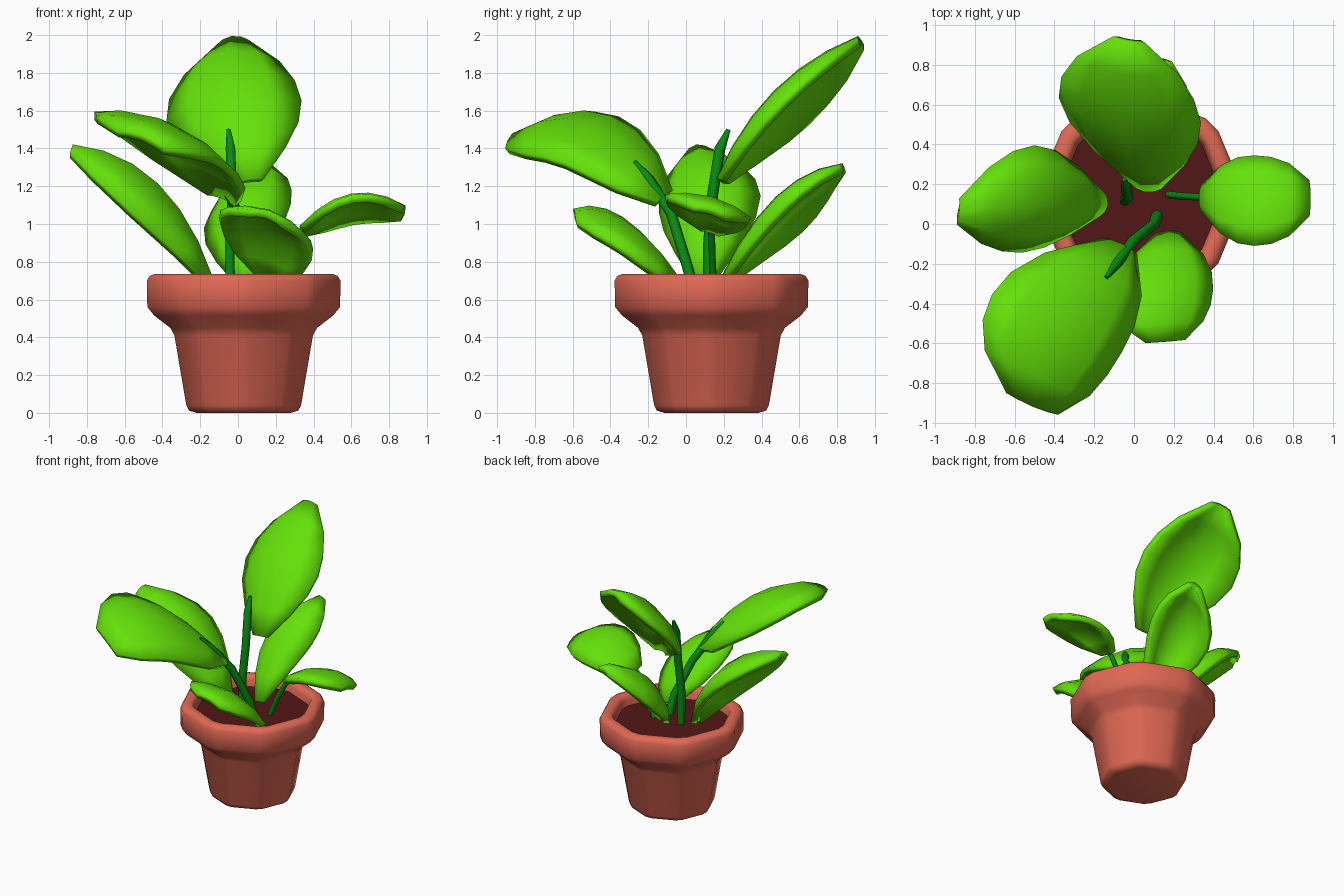
import bpy, math
from mathutils import Vector

if "Cube" in bpy.data.objects:
    bpy.data.objects.remove(bpy.data.objects["Cube"])


def material(name, rgb):
    m = bpy.data.materials.new(name)
    m.diffuse_color = (*rgb, 1)
    m.use_nodes = True
    m.node_tree.nodes["Principled BSDF"].inputs["Base Color"].default_value = m.diffuse_color
    return m


LEAF = material("leaf_green", (0.13, 0.76, 0.003))
STEM = material("stem_green", (0.003, 0.26, 0.006))
CLAY = material("clay", (0.75, 0.14, 0.09))
SOIL = material("soil", (0.085, 0.008, 0.008))


def mesh_object(name, verts, faces, mat):
    me = bpy.data.meshes.new(name)
    me.from_pydata(verts, [], faces)
    me.materials.append(mat)
    ob = bpy.data.objects.new(name, me)
    bpy.context.collection.objects.link(ob)
    return ob


def smooth(ob, angle):
    bpy.ops.object.select_all(action='DESELECT')
    ob.select_set(True)
    bpy.context.view_layer.objects.active = ob
    bpy.ops.object.shade_smooth_by_angle(angle=math.radians(angle))


# Octagon with chamfered corners, swept around a profile
ANGLES = [math.radians(45 * k + d) for k in range(8) for d in (-5, 5)]
CX, CY = 0.03, 0.135


def ring(r, z):
    return [(CX + r * math.cos(a), CY + r * math.sin(a), z) for a in ANGLES]


def lathe(name, profile, mat):
    n = len(ANGLES)
    verts = [p for r, z in profile for p in ring(r, z)]
    faces = [(i * n + j, i * n + (j + 1) % n, (i + 1) * n + (j + 1) % n, (i + 1) * n + j)
             for i in range(len(profile) - 1) for j in range(n)]
    faces.append(tuple(reversed(range(n))))
    last = (len(profile) - 1) * n
    faces.append(tuple(range(last, last + n)))
    return mesh_object(name, verts, faces, mat)


# Pot with thick rim, and the soil inside it
pot = lathe("pot", [(0.25, 0), (0.29, 0.012), (0.305, 0.04), (0.368, 0.41), (0.39, 0.45),
                    (0.475, 0.515), (0.512, 0.56), (0.515, 0.70), (0.50, 0.725), (0.475, 0.735),
                    (0.445, 0.735), (0.425, 0.725), (0.415, 0.70), (0.40, 0.62)], CLAY)
smooth(pot, 50)
lathe("soil", [(0.39, 0.60), (0.41, 0.655)], SOIL)

POINTED = [0.18, 0.62, 0.90, 1.0, 0.93, 0.70, 0.2]
BLUNT = [0.25, 0.74, 0.95, 1.0, 0.96, 0.80, 0.38]
COLS = [-1, -0.6, 0, 0.6, 1]


def leaf(name, base, mid, tip, side, dome, widths=POINTED):
    """Domed blade: ridge curve through three points, half-width vector, edge drop."""
    base, mid, tip, side = map(Vector, (base, mid, tip, side))
    ctrl = 2 * mid - (base + tip) / 2
    verts = []
    rows, cols = len(widths), len(COLS)
    for i, w in enumerate(widths):
        t = i / (rows - 1)
        p = base * (1 - t) ** 2 + ctrl * 2 * t * (1 - t) + tip * t * t
        tangent = (ctrl - base) * (1 - t) + (tip - ctrl) * t
        normal = side.cross(tangent).normalized()
        if normal.z < 0:
            normal.negate()
        verts += [p + side * (w * s) - normal * (dome * w * s * s) for s in COLS]
    faces = [(i * cols + j, i * cols + j + 1, (i + 1) * cols + j + 1, (i + 1) * cols + j)
             for i in range(rows - 1) for j in range(cols - 1)]
    ob = mesh_object(name, verts, faces, LEAF)
    mod = ob.modifiers.new("thickness", 'SOLIDIFY')
    mod.thickness = 0.045
    mod.offset = 0
    smooth(ob, 60)


leaf("leaf_back_tall", (0.06, 0.18, 1.23), (-0.05, 0.48, 1.69), (-0.03, 0.92, 1.975),
     (0.345, -0.06, 0.05), 0.15)
leaf("leaf_front_left", (-0.07, -0.11, 1.15), (-0.36, -0.49, 1.51), (-0.51, -0.91, 1.46),
     (0.32, -0.14, -0.12), 0.09, BLUNT)
leaf("leaf_left", (-0.15, 0.10, 0.70), (-0.44, 0.10, 1.20), (-0.88, 0.06, 1.40),
     (-0.03, -0.255, -0.04), 0.15)
leaf("leaf_back_low", (0.04, 0.20, 0.70), (0.01, 0.49, 1.13), (0.13, 0.83, 1.30),
     (0.215, -0.04, 0.06), 0.14)
leaf("leaf_front_right", (0.17, -0.05, 0.70), (0.16, -0.32, 0.99), (0.16, -0.59, 1.05),
     (0.24, 0.02, -0.08), 0.07, BLUNT)
leaf("leaf_right", (0.34, 0.13, 0.97), (0.60, 0.125, 1.12), (0.88, 0.13, 1.07),
     (0, 0.22, -0.06), 0.05, BLUNT)


def stem(name, points, radius):
    """Tapered round stalk along a few points."""
    cu = bpy.data.curves.new(name, 'CURVE')
    cu.dimensions = '3D'
    cu.bevel_depth = radius
    cu.bevel_resolution = 1
    cu.use_fill_caps = True
    sp = cu.splines.new('POLY')
    sp.points.add(len(points) - 1)
    for i, (q, co) in enumerate(zip(sp.points, points)):
        q.co = (*co, 1)
        q.radius = 1 if i < len(points) - 1 else 0.4
    sp.use_smooth = True
    cu.materials.append(STEM)
    bpy.context.collection.objects.link(bpy.data.objects.new(name, cu))


stem("stem_back", [(-0.04, 0.12, 0.62), (-0.045, 0.12, 0.9), (-0.03, 0.14, 1.15),
                   (-0.04, 0.18, 1.40), (-0.05, 0.225, 1.50)], 0.029)
stem("stem_front_left", [(0.12, 0.05, 0.62), (0.10, 0.0, 0.80), (0.0, -0.08, 1.06),
                         (-0.09, -0.20, 1.24), (-0.14, -0.27, 1.33)], 0.029)
stem("stem_right", [(0.16, 0.15, 0.62), (0.24, 0.14, 0.80), (0.33, 0.135, 0.96),
                    (0.40, 0.13, 1.03)], 0.018)
